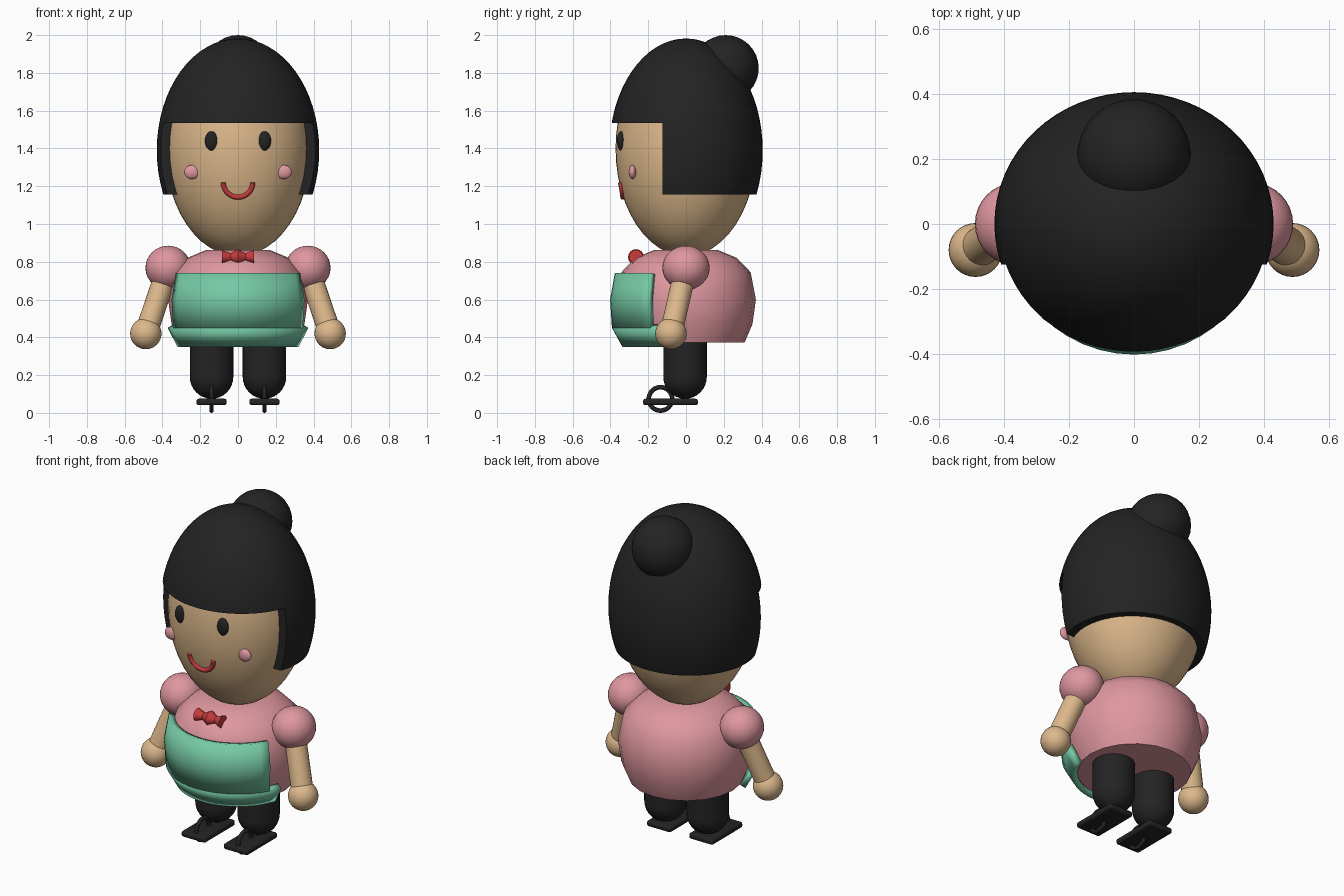
import bpy, bmesh
from math import pi, sin, cos, radians, sqrt
from mathutils import Matrix, Vector

if "Cube" in bpy.data.objects:
    bpy.data.objects.remove(bpy.data.objects["Cube"], do_unlink=True)


def material(name, rgb):
    m = bpy.data.materials.new(name)
    m.use_nodes = True
    m.diffuse_color = (*rgb, 1)
    m.node_tree.nodes["Principled BSDF"].inputs["Base Color"].default_value = (*rgb, 1)
    return m


SKIN = material("skin", (0.72, 0.48, 0.26))
BLACK = material("black", (0.017, 0.017, 0.017))
PINK = material("pink", (0.74, 0.31, 0.35))
GREEN = material("apron green", (0.18, 0.58, 0.38))
RED = material("red", (0.58, 0.045, 0.045))


def finish(bm, name, mat, angle=35):
    """Turn a bmesh into a named, shaded object."""
    bmesh.ops.recalc_face_normals(bm, faces=bm.faces)
    me = bpy.data.meshes.new(name)
    bm.to_mesh(me)
    bm.free()
    me.materials.append(mat)
    ob = bpy.data.objects.new(name, me)
    bpy.context.collection.objects.link(ob)
    bpy.ops.object.select_all(action='DESELECT')
    ob.select_set(True)
    bpy.context.view_layer.objects.active = ob
    if angle:
        bpy.ops.object.shade_smooth_by_angle(angle=radians(angle))
    return ob


def ellipsoid_bm(center, radii, segs=48):
    bm = bmesh.new()
    m = Matrix.Translation(center) @ Matrix.Diagonal((*radii, 1))
    bmesh.ops.create_uvsphere(bm, u_segments=segs, v_segments=segs // 2, radius=1, matrix=m)
    return bm


def ellipsoid(name, mat, center, radii, segs=32):
    return finish(ellipsoid_bm(center, radii, segs), name, mat)


def rod(name, mat, a, b, r1, r2, segs=24):
    """Cone or cylinder between two points."""
    a, b = Vector(a), Vector(b)
    d = b - a
    m = Matrix.Translation((a + b) / 2) @ d.to_track_quat('Z', 'Y').to_matrix().to_4x4()
    bm = bmesh.new()
    bmesh.ops.create_cone(bm, cap_ends=True, segments=segs, radius1=r1, radius2=r2,
                          depth=d.length, matrix=m)
    return finish(bm, name, mat)


def lathe(name, mat, profile, start=0, end=360, steps=16, cap=False, angle=35):
    """Revolve (radius, z) pairs about z between two angles."""
    bm = bmesh.new()
    closed = end - start == 360
    rings = []
    for i in range(steps if closed else steps + 1):
        a = radians(start + (end - start) * i / steps)
        rings.append([bm.verts.new((r * cos(a), r * sin(a), z)) for r, z in profile])
    for i in range(steps):
        p, q = rings[i], rings[(i + 1) % len(rings)]
        for k in range(len(profile) - 1):
            bm.faces.new((p[k], q[k], q[k + 1], p[k + 1]))
    if cap:
        for k in (0, -1):
            bm.faces.new([r[k] for r in rings])
    return finish(bm, name, mat, angle)


def cut_solid(bm, co, normal):
    """Remove what lies on the normal's side and close the cut."""
    geom = bm.verts[:] + bm.edges[:] + bm.faces[:]
    res = bmesh.ops.bisect_plane(bm, geom=geom, plane_co=co, plane_no=normal, clear_outer=True)
    edges = [e for e in res["geom_cut"] if isinstance(e, bmesh.types.BMEdge)]
    bmesh.ops.contextual_create(bm, geom=edges)


# Head
HEAD_C, HEAD_R = Vector((0, 0, 1.4)), Vector((0.385, 0.373, 0.57))
ellipsoid("head", SKIN, HEAD_C, HEAD_R, 48)


def face_y(x, z):
    return -HEAD_R.y * sqrt(1 - (x / HEAD_R.x) ** 2 - ((z - HEAD_C.z) / HEAD_R.z) ** 2)


# Hair: crown with fringe, longer back and sides, bun
FRINGE, HEM = 1.535, 1.155
HAIR = ((0, 0, 1.39), (0.43, 0.406, 0.592), 64)
bm = ellipsoid_bm(*HAIR)
cut_solid(bm, (0, 0, FRINGE), (0, 0, -1))
finish(bm, "hair_crown", BLACK)
bm = ellipsoid_bm(*HAIR)
cut_solid(bm, (0, 0, FRINGE), (0, 0, 1))
cut_solid(bm, (0, 0, HEM), (0, 0, -1))
cut_solid(bm, (0, -0.125, 0), (0, -1, 0))
finish(bm, "hair_back", BLACK)
ellipsoid("hair_bun", BLACK, (0, 0.21, 1.825), (0.175, 0.175, 0.175))

# Smile: bevelled curve lying on the face
cu = bpy.data.curves.new("mouth", 'CURVE')
cu.dimensions = '3D'
cu.bevel_depth = 0.013
cu.use_fill_caps = True
sp = cu.splines.new('POLY')
N = 20
sp.points.add(N)
for i, p in enumerate(sp.points):
    a = pi + pi * i / N
    x, z = 0.078 * cos(a), 1.22 + 0.078 * sin(a)
    p.co = (x, face_y(x, z) - 0.002, z, 1)
cu.materials.append(RED)
bpy.context.collection.objects.link(bpy.data.objects.new("mouth", cu))

# Dress body
lathe("dress", PINK, [(0.31, 0.372), (0.352, 0.47), (0.37, 0.6), (0.342, 0.745),
                      (0.27, 0.82), (0.17, 0.862)], cap=True, steps=20, angle=50)

# Apron: front panel and wider hem band
panel = lathe("apron_panel", GREEN, [(0.392, 0.45), (0.402, 0.6), (0.377, 0.74)],
              209, 331, 16, angle=50)
hem = lathe("apron_hem", GREEN, [(0.337, 0.35), (0.392, 0.45)], 198, 342, 20, angle=50)
for ob in (panel, hem):
    sol = ob.modifiers.new("thickness", 'SOLIDIFY')
    sol.thickness = 0.035
    sol.offset = -1

# Bow
BOW = Vector((0, -0.265, 0.825))
for s, side in ((1, "left"), (-1, "right")):
    rod("bow_wing_" + side, RED, BOW, BOW + Vector((s * 0.085, 0, 0)), 0.004, 0.037, 16)
    rod("bow_knot_" + side, RED, BOW, BOW + Vector((s * 0.07, 0, 0)), 0.042, 0.002, 16)

# Paired parts
for s, side in ((1, "left"), (-1, "right")):
    ellipsoid("eye_" + side, BLACK, (s * 0.14, face_y(0.14, 1.44) + 0.003, 1.44),
              (0.035, 0.022, 0.051))
    ellipsoid("cheek_" + side, PINK, (s * 0.243, face_y(0.243, 1.275) - 0.006, 1.275),
              (0.042, 0.02, 0.037))
    shoulder, hand = (s * 0.37, 0, 0.768), (s * 0.488, -0.08, 0.42)
    ellipsoid("sleeve_" + side, PINK, shoulder, (0.12, 0.125, 0.117))
    rod("arm_" + side, SKIN, shoulder, hand, 0.06, 0.06)
    ellipsoid("hand_" + side, SKIN, hand, (0.083, 0.083, 0.083))

    # Leg with rounded foot end
    rod("leg_" + side, BLACK, (s * 0.14, -0.005, 0.19), (s * 0.14, -0.005, 0.45), 0.115, 0.115, 32)
    ellipsoid("foot_" + side, BLACK, (s * 0.14, -0.005, 0.19), (0.115, 0.115, 0.115))

    # Flat sole with softened edges
    bm = bmesh.new()
    bmesh.ops.create_cube(bm, size=1, matrix=Matrix.Translation((s * 0.14, -0.082, 0.058))
                          @ Matrix.Diagonal((0.16, 0.29, 0.034, 1)))
    bmesh.ops.bevel(bm, geom=bm.edges[:], offset=0.012, segments=3, profile=0.5, affect='EDGES')
    finish(bm, "sole_" + side, BLACK)

    # Upright ring through the sole
    bpy.ops.mesh.primitive_torus_add(location=(s * 0.14, -0.135, 0.074), rotation=(0, pi / 2, 0),
                                     major_radius=0.062, minor_radius=0.012,
                                     major_segments=32, minor_segments=10)
    ring = bpy.context.object
    ring.name = "shoe_ring_" + side
    ring.data.materials.append(BLACK)
    bpy.ops.object.shade_smooth_by_angle(angle=radians(50))
